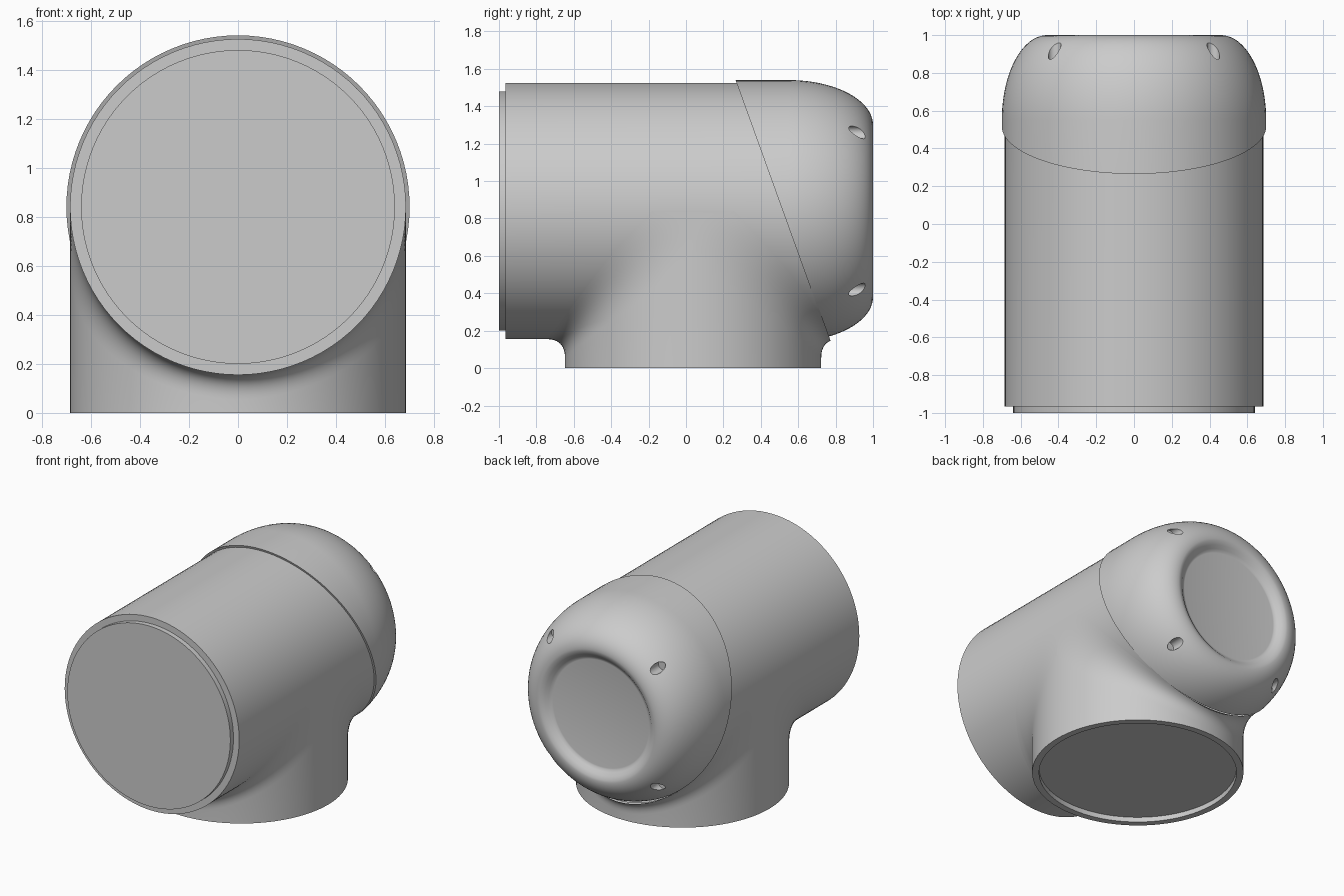
import bpy, bmesh, math
from mathutils import Vector

old = bpy.data.objects.get("Cube")
if old:
    bpy.data.objects.remove(old, do_unlink=True)

SEGS = 96
R = 0.685            # radius of both pipes
AXIS_Z = 0.84        # height of the horizontal pipe axis
LEG_Y = 0.038        # position of the vertical pipe axis
CUT_POINT = Vector((0, 0.265, 1.54))
CUT_NORMAL = Vector((0, 1.4, 0.505)).normalized()

grey = bpy.data.materials.new("plain grey")
grey.use_nodes = True
colour = (0.6, 0.6, 0.6, 1)
grey.diffuse_color = colour
grey.node_tree.nodes["Principled BSDF"].inputs["Base Color"].default_value = colour


def add_strip(bm, columns):
    """Skin neighbouring columns of points with quads."""
    grid = [[bm.verts.new(p) for p in col] for col in columns]
    for a, b in zip(grid, grid[1:]):
        for i in range(len(a) - 1):
            bm.faces.new((a[i], a[i + 1], b[i + 1], b[i]))
    return grid


def clean(bm):
    bmesh.ops.remove_doubles(bm, verts=bm.verts, dist=0.0001)
    bmesh.ops.dissolve_degenerate(bm, edges=bm.edges, dist=0.00005)


def slant_cut(bm, offset=0.0, keep_back=False, fill=False):
    geom = bm.verts[:] + bm.edges[:] + bm.faces[:]
    bmesh.ops.bisect_plane(bm, geom=geom, plane_co=CUT_POINT + CUT_NORMAL * offset,
                           plane_no=CUT_NORMAL, clear_inner=keep_back,
                           clear_outer=not keep_back)
    if fill:
        rim = [e for e in bm.edges if e.is_boundary]
        bmesh.ops.contextual_create(bm, geom=rim)


def finish(bm, name):
    bmesh.ops.recalc_face_normals(bm, faces=bm.faces)
    mesh = bpy.data.meshes.new(name)
    bm.to_mesh(mesh)
    bm.free()
    mesh.materials.append(grey)
    obj = bpy.data.objects.new(name, mesh)
    bpy.context.collection.objects.link(obj)
    return obj


def select_only(obj):
    bpy.ops.object.select_all(action="DESELECT")
    obj.select_set(True)
    bpy.context.view_layer.objects.active = obj


def smooth(obj):
    select_only(obj)
    bpy.ops.object.shade_smooth_by_angle(angle=math.radians(32))


def lathe(profile, x=0.0, z=AXIS_Z, segs=SEGS):
    """Turn a (radius, y) profile around a line along y."""
    bm = bmesh.new()
    turns = [2 * math.pi * i / segs for i in range(segs + 1)]
    add_strip(bm, [[(x + r * math.sin(t), y, z + r * math.cos(t)) for r, y in profile]
                   for t in turns])
    clean(bm)
    return bm


# Horizontal pipe, ending on the slanted joint
bm = lathe([(0, -0.965), (R, -0.965), (R, 0.95)])
slant_cut(bm, 0.005)
smooth(finish(bm, "main_pipe"))

# Thin closing disc at the front
smooth(finish(lathe([(0, -0.96), (0.64, -0.96), (0.64, -1), (0, -1)]), "front_plate"))


# Vertical pipe with a recessed base and a fillet blending into the main pipe
def leg_column(t, side):
    s, c = math.sin(t), math.cos(t)
    x, y, z = R * s, LEG_Y + side * R * c, AXIS_Z - R * c
    a = 0.1 + 0.12 * abs(s) ** 3
    col = [(r * s, LEG_Y + side * r * c, h)
           for r, h in ((0, 0.035), (0.64, 0.035), (0.64, 0), (R, 0))]
    start, corner, end = Vector((x, y, z - a)), Vector((x, y, z)), Vector((x, y + side * a, z))
    for i in range(13):
        k = i / 12
        col.append(start * (1 - k) ** 2 + corner * 2 * k * (1 - k) + end * k * k)
    return col


bm = bmesh.new()
angles = [math.pi * (i / (SEGS // 2) - 0.5) for i in range(SEGS // 2 + 1)]
front = add_strip(bm, [leg_column(t, -1) for t in angles])
back = add_strip(bm, [leg_column(t, 1) for t in angles])
for end in (0, -1):  # flat patches where the pipes touch at the sides
    bm.faces.new(front[end][4:] + back[end][:4:-1])
clean(bm)
slant_cut(bm, 0.005)
smooth(finish(bm, "base_pipe"))

# Rounded rear cap with a dished centre
profile = [(0.7, 0.1)]
for i in range(21):
    t = math.pi / 2 * i / 20
    profile.append((0.46 + 0.24 * math.cos(t), 0.55 + 0.45 * math.sin(t)))
profile += [(0.445, 0.998), (0.42, 0.985), (0.4, 0.967), (0.385, 0.957), (0.375, 0.955), (0, 0.955)]
bm = lathe(profile)
slant_cut(bm, keep_back=True, fill=True)
cap = finish(bm, "rear_cap")

# Four screw holes drilled into the cap
for sx in (-1, 1):
    for sz in (-1, 1):
        drill = finish(lathe([(0, 0.86), (0.034, 0.86), (0.034, 1.1), (0, 1.1)],
                             sx * 0.42, AXIS_Z + sz * 0.42, 24), "hole_cutter")
        drill.hide_render = True
        select_only(cap)
        mod = cap.modifiers.new("hole", "BOOLEAN")
        mod.operation, mod.solver, mod.object = "DIFFERENCE", "EXACT", drill
        bpy.ops.object.modifier_apply(modifier=mod.name)
        bpy.data.objects.remove(drill, do_unlink=True)
smooth(cap)
